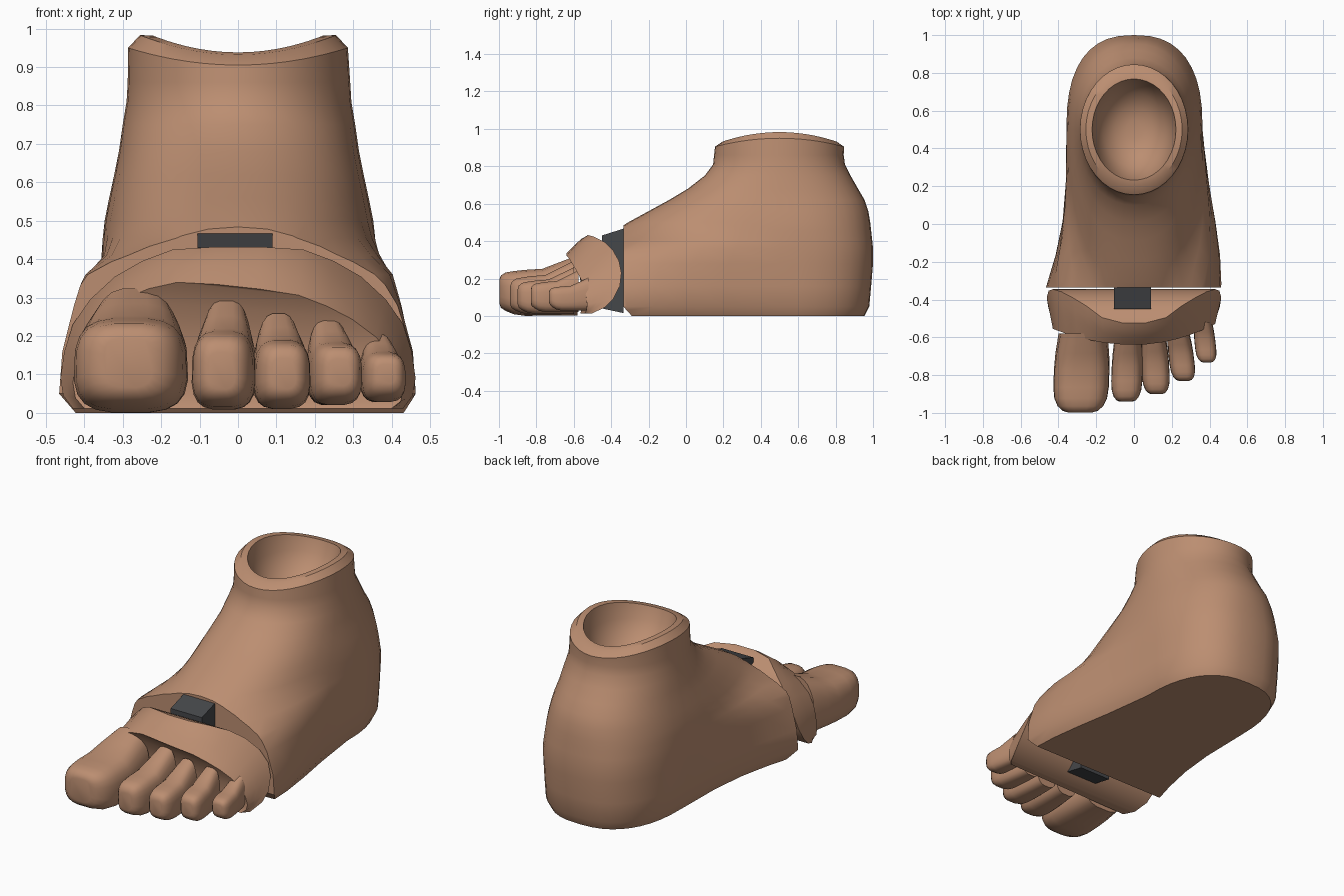
import bpy, bmesh, math

if "Cube" in bpy.data.objects:
    bpy.data.objects.remove(bpy.data.objects["Cube"])

def material(name, rgb):
    m = bpy.data.materials.new(name)
    m.diffuse_color = (*rgb, 1)
    m.use_nodes = True
    m.node_tree.nodes["Principled BSDF"].inputs["Base Color"].default_value = m.diffuse_color
    return m

SKIN = material("warm_tan", (0.50, 0.27, 0.165))
DARK = material("dark_grey", (0.06, 0.063, 0.068))

def finish(bm, name, mat, angle=35):
    bmesh.ops.recalc_face_normals(bm, faces=bm.faces)
    me = bpy.data.meshes.new(name)
    bm.to_mesh(me)
    bm.free()
    me.materials.append(mat)
    ob = bpy.data.objects.new(name, me)
    bpy.context.collection.objects.link(ob)
    bpy.ops.object.select_all(action='DESELECT')
    ob.select_set(True)
    bpy.context.view_layer.objects.active = ob
    bpy.ops.object.shade_smooth_by_angle(angle=math.radians(angle))
    return ob

def loft(bm, rings):
    """Skin a list of closed rings; returns the rings of vertices."""
    vs = [[bm.verts.new(p) for p in r] for r in rings]
    for a, b in zip(vs, vs[1:]):
        for i in range(len(a)):
            j = (i + 1) % len(a)
            bm.faces.new((a[i], a[j], b[j], b[i]))
    return vs

def cut(bm, co, no):
    """Slice with a plane, drop the outer side and close the hole."""
    bmesh.ops.bisect_plane(bm, geom=bm.verts[:] + bm.edges[:] + bm.faces[:], dist=1e-5,
                           plane_co=co, plane_no=no, clear_outer=True)
    bmesh.ops.holes_fill(bm, edges=[e for e in bm.edges if e.is_boundary], sides=0)

# ---- rear foot: horizontal outlines lofted from sole to ankle, sliced flat in front
N, YC = 40, 0.5
# z, heel y, instep y, half width, forefoot flare, roundness
LEVELS = [(0.00, 0.955, -0.75, 0.325, 0.66, 2.5), (0.05, 0.98, -0.75, 0.35, 0.70, 2.5),
          (0.16, 0.99, -0.75, 0.355, 0.65, 2.5), (0.28, 1.00, -0.70, 0.358, 0.50, 2.5),
          (0.36, 1.00, -0.55, 0.358, 0.38, 2.5), (0.41, 0.995, -0.46, 0.355, 0.19, 2.45),
          (0.455, 0.99, -0.38, 0.352, 0.05, 2.4), (0.50, 0.985, -0.31, 0.347, 0.0, 2.35),
          (0.56, 0.975, -0.20, 0.335, 0.0, 2.3), (0.62, 0.955, -0.09, 0.322, 0.0, 2.25),
          (0.68, 0.92, 0.01, 0.31, 0.0, 2.15), (0.75, 0.88, 0.10, 0.30, 0.0, 2.1),
          (0.81, 0.85, 0.145, 0.29, 0.0, 2.0), (0.86, 0.843, 0.15, 0.287, 0.0, 2.0)]

def outline(z, yb, yf, w, flare, p):
    ring = []
    for i in range(N):
        a = 2 * math.pi * i / N
        c, s = math.cos(a), math.sin(a)
        u = math.copysign(abs(c) ** (2 / p), c)
        v = math.copysign(abs(s) ** (2 / p), s)
        f = max(0, -u)
        wide = w + (flare * f ** 3 if s < 0 else flare * 0.5 * f ** 1.4 + 0.005)
        ring.append((v * wide, YC + u * ((yb - YC) if u > 0 else (YC - yf)), z))
    return ring

def ankle_ring(rx, ry, z, saddle):
    return [(rx * math.sin(a), YC + ry * math.cos(a), z + saddle * math.sin(a) ** 2)
            for a in (2 * math.pi * i / N for i in range(N))]

bm = bmesh.new()
rings = [outline(*lv) for lv in LEVELS]
# saddle-shaped rim and the bowl inside the ankle
rings += [ankle_ring(0.286, 0.345, 0.905, 0.045), ankle_ring(0.255, 0.305, 0.932, 0.051),
          ankle_ring(0.222, 0.268, 0.938, 0.044), ankle_ring(0.205, 0.245, 0.87, 0.02),
          ankle_ring(0.165, 0.195, 0.80, 0), ankle_ring(0.10, 0.12, 0.75, 0),
          ankle_ring(0.04, 0.05, 0.735, 0)]
vs = loft(bm, rings)
bm.faces.new(vs[0])
bm.faces.new(vs[-1])
cut(bm, (0, -0.335, 0), (0, -1, 0))
cut(bm, (0, -0.335, 0.05), (0, -0.743, -0.669))      # chamfer under the front edge
finish(bm, "rear_foot", SKIN)

# ---- forefoot: arched section, rounded back, curved front
HALF = [(0.06, 0.432), (0.17, 0.425), (0.25, 0.395), (0.32, 0.355), (0.385, 0.295), (0.43, 0.23),
        (0.452, 0.16), (0.462, 0.09), (0.455, 0.045), (0.43, 0.012)]
PTS = HALF + [(-x, z) for x, z in reversed(HALF)]

def fore_section(t):
    ring = []
    for x, z in PTS:
        back = -0.56 + math.sqrt(max(0, 0.215 ** 2 - (z - 0.22) ** 2))
        front = -0.64 + 0.4 * x * x + (0.12 * x * x if x > 0 else 0)
        drop = 1 - 0.24 * t ** 1.3
        ring.append((x * (1 - 0.07 * t), back + (front - back) * t,
                     max(0.012, z * drop - 0.10 * x * t * z / 0.43)))
    return ring

bm = bmesh.new()
vs = loft(bm, [fore_section(t) for t in (0, 0.3, 0.6, 0.85, 1)])
n = len(PTS)
for ring in (vs[0], vs[-1]):                          # caps follow the curved ends
    for i in range(len(HALF) - 1):
        bm.faces.new((ring[i], ring[i + 1], ring[n - 2 - i], ring[n - 1 - i]))
finish(bm, "forefoot", SKIN)

# ---- toes: rounded-box sections narrowing to a blunt tip
# t along the toe, width, share of the drop in height, lift of the underside
STATIONS = [(0, 0.88, 0, 0), (0.25, 0.97, 0.4, 0), (0.45, 1, 0.72, 0), (0.68, 1, 0.78, 0),
            (0.82, 0.95, 0.85, 0.01), (0.92, 0.82, 0.92, 0.03), (0.98, 0.62, 1.08, 0.05),
            (1.0, 0.42, 1.3, 0.075)]

def toe(name, base, tip, hw, ztop, ztip, zbot):
    rings = []
    for t, w, d, lift in STATIONS:
        cx = base[0] + (tip[0] - base[0]) * t
        y = base[1] + (tip[1] - base[1]) * t
        hi = ztop + (ztip - ztop) * d
        lo = zbot + lift * (0.5 + 2.5 * hw)
        ring = []
        for i in range(20):
            a = 2 * math.pi * (i + 0.5) / 20
            c, s = math.cos(a), math.sin(a)
            k = math.copysign(abs(c) ** 0.62, c)
            m = math.copysign(abs(s) ** 0.62, s)
            # sides lean in toward the top near the root
            taper = 1 - 0.28 * (1 - d) * max(0, m)
            ring.append((cx + k * hw * w * max(0.5, taper), y, (hi + lo) / 2 + m * (hi - lo) / 2))
        rings.append(ring)
    bm = bmesh.new()
    vs = loft(bm, rings)
    bm.faces.new(vs[0])
    bm.faces.new(vs[-1])
    finish(bm, name, SKIN, 45)

toe("big_toe", (-0.27, -0.58), (-0.285, -0.998), 0.148, 0.325, 0.225, 0.0)
toe("second_toe", (-0.03, -0.60), (-0.042, -0.94), 0.083, 0.295, 0.19, 0.008)
toe("third_toe", (0.105, -0.60), (0.12, -0.90), 0.074, 0.26, 0.17, 0.01)
toe("fourth_toe", (0.235, -0.575), (0.265, -0.83), 0.067, 0.245, 0.165, 0.02)
toe("little_toe", (0.365, -0.52), (0.387, -0.732), 0.056, 0.205, 0.145, 0.028)

# ---- hinge: dark wedge joining the two foot parts
bm = bmesh.new()
side = [(-0.333, 0.015), (-0.333, 0.467), (-0.45, 0.43), (-0.45, 0.04)]
vs = loft(bm, [[(x, y, z) for y, z in side] for x in (-0.105, 0.09)])
bm.faces.new(vs[0])
bm.faces.new(vs[1])
finish(bm, "hinge", DARK)
